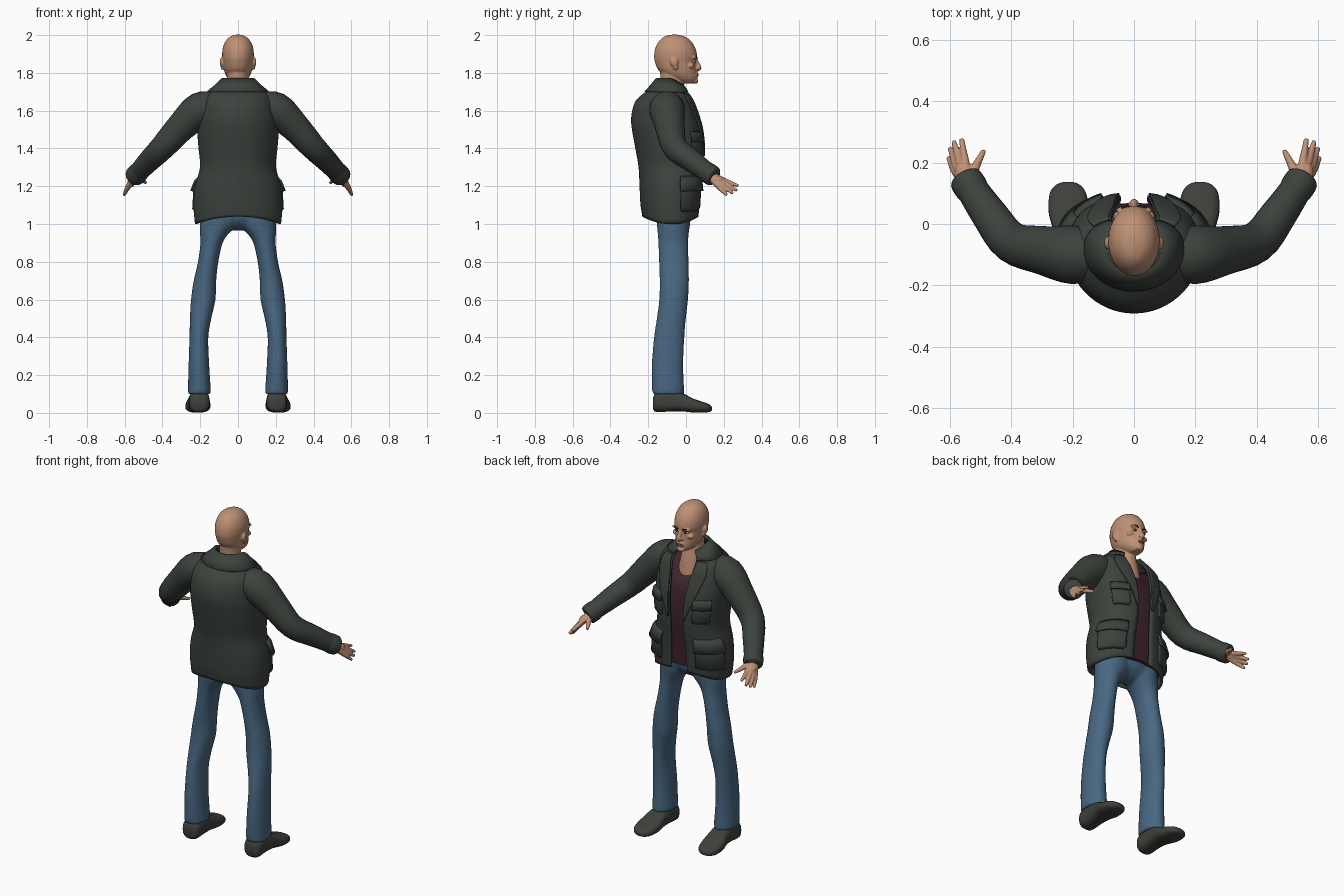
import bpy, bmesh
from math import sin, cos, pi, copysign
from mathutils import Vector, Matrix

if "Cube" in bpy.data.objects:
    bpy.data.objects.remove(bpy.data.objects["Cube"])


def material(name, r, g, b):
    m = bpy.data.materials.new(name)
    m.use_nodes = True
    m.diffuse_color = (r, g, b, 1)
    node = m.node_tree.nodes["Principled BSDF"]
    node.inputs["Base Color"].default_value = (r, g, b, 1)
    node.inputs["Roughness"].default_value = 0.8
    return m


SKIN = material("skin", 0.52, 0.28, 0.175)
CLOTH = material("jacket green grey", 0.045, 0.055, 0.046)
DENIM = material("denim blue", 0.065, 0.135, 0.22)
SHIRT = material("shirt maroon", 0.05, 0.018, 0.028)
SHOE = material("shoe grey", 0.048, 0.052, 0.043)
LIPS = material("lips", 0.33, 0.14, 0.1)
WHITE = material("eye white", 0.5, 0.45, 0.4)
DARK = material("dark brown", 0.02, 0.013, 0.01)


# ---- helpers ----
def spline(rows, k=4):
    """Smooth a list of number rows with a Catmull-Rom curve."""
    out = []
    for i in range(len(rows) - 1):
        quad = [rows[max(i - 1, 0)], rows[i], rows[i + 1], rows[min(i + 2, len(rows) - 1)]]
        for j in range(k):
            t = j / k
            out.append(tuple(
                b + 0.5 * t * (c - a + t * (2 * a - 5 * b + 4 * c - d + t * (3 * (b - c) + d - a)))
                for a, b, c, d in zip(*quad)))
    return out + [tuple(rows[-1])]


def loft(bm, rings, closed=True):
    grid = [[bm.verts.new(p) for p in ring] for ring in rings]
    n = len(grid[0])
    for lo, hi in zip(grid, grid[1:]):
        for i in range(n if closed else n - 1):
            j = (i + 1) % n
            bm.faces.new((lo[i], lo[j], hi[j], hi[i]))
    if closed:
        bm.faces.new(grid[0])
        bm.faces.new(grid[-1])


def oval(n=28, e=1.0):
    for i in range(n):
        a = 2 * pi * i / n
        yield [copysign(abs(v) ** e, v) for v in (cos(a), sin(a))]


def upright(bm, rows, e=1.0):
    """Rows are z, centre x, half width, back y, front y."""
    loft(bm, [[(cx + hw * u, (b + f) / 2 + (f - b) / 2 * v, z) for u, v in oval(e=e)]
              for z, cx, hw, b, f in spline(rows)])


def tube(bm, pts, n=16):
    """Points are x, y, z, radius."""
    path = spline(pts)
    rings = []
    for i, p in enumerate(path):
        c = Vector(p[:3])
        d = Vector(path[min(i + 1, len(path) - 1)][:3]) - Vector(path[max(i - 1, 0)][:3])
        side = d.cross(Vector((0, 0, 1))).normalized()
        up = side.cross(d).normalized()
        rings.append([c + p[3] * (u * side + v * up) for u, v in oval(n)])
    loft(bm, rings)


def ball(bm, centre, size):
    bmesh.ops.create_uvsphere(bm, u_segments=20, v_segments=12, radius=1,
                              matrix=Matrix.Translation(centre) @ Matrix.Diagonal((*size, 1)))


def finish(bm, name, mats, mirror=False, voxel=0, thick=0, smooth=4):
    bmesh.ops.recalc_face_normals(bm, faces=bm.faces)
    me = bpy.data.meshes.new(name)
    bm.to_mesh(me)
    bm.free()
    ob = bpy.data.objects.new(name, me)
    bpy.context.collection.objects.link(ob)
    for m in mats:
        me.materials.append(m)
    bpy.ops.object.select_all(action="DESELECT")
    bpy.context.view_layer.objects.active = ob
    ob.select_set(True)
    bpy.ops.object.shade_smooth_by_angle(angle=0.9)
    if thick:
        mod = ob.modifiers.new("thickness", "SOLIDIFY")
        mod.thickness, mod.offset = thick, 0
    if voxel:
        mod = ob.modifiers.new("blend", "REMESH")
        mod.mode, mod.voxel_size, mod.use_smooth_shade = "VOXEL", voxel, True
        mod = ob.modifiers.new("soften", "SMOOTH")
        mod.factor, mod.iterations = 0.5, smooth
    if mirror:
        ob.modifiers.new("other side", "MIRROR").use_mirror_merge = False
    return ob


# ---- jacket surface: z, half width, back y, front y, opening angle ----
BODY = spline([
    (1.00, .222, -.225, .062, .17), (1.10, .230, -.235, .066, .16), (1.20, .222, -.24, .072, .15),
    (1.30, .195, -.245, .085, .15), (1.40, .203, -.262, .088, .16), (1.50, .21, -.28, .078, .18),
    (1.57, .205, -.284, .06, .22), (1.65, .19, -.262, .032, .30), (1.69, .16, -.215, .008, .38),
    (1.72, .115, -.178, -.004, .48), (1.77, .078, -.15, -.012, .6)])


def body_row(z):
    for p, q in zip(BODY, BODY[1:]):
        if z <= q[0]:
            t = max(0, (z - p[0]) / (q[0] - p[0]))
            return [a + (b - a) * t for a, b in zip(p, q)]
    return BODY[-1]


def body_point(a, z, off=0.0):
    """Point at angle a from the chest midline, pushed out by off."""
    _, hw, back, front, _ = body_row(z)
    mid, s, c = -.085, sin(a), cos(a)
    e = 0.8 if c > 0 else 1.0
    y = mid + (front + off - mid) * c ** e if c > 0 else mid + (mid - back + off) * c
    lift = .04 * max(0, 1 - (z - 1) / .1) * c * c - .5 * max(0, z - 1.69) * max(0, c)
    return Vector(((hw + off) * copysign(abs(s) ** e, s), y, z + lift))


def cloth_patch(name, rows, steps=14, thick=.01, mirror=True):
    """Layer on the jacket; rows are z, start angle, end angle, offset."""
    bm = bmesh.new()
    loft(bm, [[body_point(a0 + (a1 - a0) * i / steps, z, off) for i in range(steps + 1)]
              for z, a0, a1, off in rows], closed=False)
    return finish(bm, name, [CLOTH], mirror, thick=thick)


# ---- jacket ----
shell = []
for i in range(33):
    z = 1.0 + .77 * i / 32
    g = body_row(z)[4]
    shell.append((z, g, 2 * pi - g, 0))
cloth_patch("jacket_body", shell, 56, .012, False)
cloth_patch("collar", [(1.768, .6, 2 * pi - .6, .006), (1.735, .5, 2 * pi - .5, .014),
                       (1.70, .42, 2 * pi - .42, .014)], 48, .01, False)
cloth_patch("lapels", spline([(1.69, .40, .80, .011), (1.63, .28, .74, .011), (1.58, .23, .62, .011),
                              (1.48, .175, .40, .011), (1.36, .16, .19, .009)]))
cloth_patch("chest_pockets", [(1.35, .44, .92, .004), (1.36, .40, .96, .013),
                              (1.46, .40, .96, .013), (1.47, .44, .92, .004)])
cloth_patch("chest_flaps", [(1.435, .39, .98, .022), (1.475, .39, .98, .014), (1.485, .40, .97, .004)])
cloth_patch("hip_pockets", [(1.065, .46, 1.25, .004), (1.08, .40, 1.30, .016),
                            (1.20, .40, 1.30, .016), (1.23, .44, 1.26, .004)])
cloth_patch("hip_flaps", [(1.175, .38, 1.34, .028), (1.225, .38, 1.34, .018), (1.25, .40, 1.32, .004)])

bm = bmesh.new()
tube(bm, [(.11, -.10, 1.615, .08), (.20, -.10, 1.603, .095), (.30, -.085, 1.515, .079),
          (.40, -.058, 1.405, .067), (.47, .03, 1.335, .059), (.535, .125, 1.265, .05),
          (.548, .145, 1.252, .048)], 24)
finish(bm, "sleeves", [CLOTH], True)

bm = bmesh.new()
tube(bm, [(.518, .10, 1.284, .051), (.53, .118, 1.27, .055), (.546, .142, 1.254, .054),
          (.551, .15, 1.249, .048)], 24)
finish(bm, "cuffs", [CLOTH], True)

# ---- shirt with a dipped neckline ----
bm = bmesh.new()
rings = []
for i in range(25):
    z = 1.03 + .67 * i / 24
    ring = []
    for j in range(48):
        a = 2 * pi * j / 48
        p = body_point(a, z, -.02)
        p.z -= .6 * max(0, z - 1.55) * max(0, cos(a)) ** 4
        ring.append(p)
    rings.append(ring)
loft(bm, rings)
finish(bm, "shirt", [SHIRT])

# ---- jeans: pelvis and both legs blended ----
bm = bmesh.new()
for s in (1, -1):
    upright(bm, [(z, s * cx, hw, b, f) for z, cx, hw, b, f in (
        (1.08, .10, .090, -.16, .03), (1.0, .104, .098, -.155, .022), (.95, .125, .076, -.15, .015),
        (.90, .140, .059, -.147, .012), (.80, .158, .054, -.143, .014), (.70, .175, .060, -.14, .016),
        (.60, .184, .065, -.142, .011), (.50, .198, .057, -.155, .0), (.40, .207, .050, -.17, -.008),
        (.25, .207, .055, -.182, -.014), (.10, .204, .062, -.18, -.008))])
ball(bm, (0, -.065, 1.06), (.18, .095, .095))
finish(bm, "jeans", [DENIM], voxel=.01, smooth=5)

# ---- shoes ----
bm = bmesh.new()
loft(bm, [[(cx + hw * u, y, (lo + hi) / 2 + (hi - lo) / 2 * v) for u, v in oval(e=.75)]
          for y, cx, hw, lo, hi in spline([
              (-.174, .205, .03, .02, .08), (-.155, .205, .052, .004, .11), (-.08, .205, .054, .008, .118),
              (-.02, .207, .057, .008, .105), (.04, .212, .066, .002, .075), (.10, .215, .059, .002, .055),
              (.128, .215, .038, .006, .042), (.137, .215, .014, .012, .03)])])
finish(bm, "shoes", [SHOE], True)

# ---- hands: each finger runs from the wrist through its knuckle ----
bm = bmesh.new()
wrist = (.542, .125, 1.258, .024)
for knuckle, tip in (((.549, .198, 1.232), (.561, .277, 1.202)),
                     ((.566, .202, 1.217), (.587, .270, 1.177)),
                     ((.578, .193, 1.203), (.599, .248, 1.163)),
                     ((.584, .178, 1.193), (.604, .217, 1.152)),
                     ((.515, .187, 1.238), (.488, .240, 1.218))):
    middle = [(a + b) / 2 for a, b in zip(knuckle, tip)]
    tube(bm, [wrist, (*knuckle, .0145), (*middle, .0115), (*tip, .008)], 12)
ball(bm, (.56, .165, 1.232), (.024, .038, .022))
finish(bm, "hands", [SKIN], True, voxel=.004, smooth=3)

# ---- head, neck, nose and ears blended ----
bm = bmesh.new()
upright(bm, [(z, 0, hw, b, f) for z, hw, b, f in (
    (2.002, .015, -.08, -.04), (1.992, .042, -.115, -.005), (1.968, .066, -.143, .027),
    (1.93, .081, -.163, .050), (1.89, .084, -.169, .059), (1.86, .080, -.165, .054),
    (1.82, .075, -.15, .055), (1.79, .066, -.12, .058), (1.765, .050, -.08, .059),
    (1.745, .028, -.03, .045))])
upright(bm, [(1.84, 0, .056, -.14, -.01), (1.75, 0, .056, -.135, -.012),
             (1.67, 0, .066, -.14, .004), (1.56, 0, .09, -.15, .02)])
tube(bm, [(0, .050, 1.876, .010), (0, .060, 1.85, .011), (0, .069, 1.829, .014), (0, .06, 1.818, .012)], 12)
ball(bm, (0, .050, 1.757), (.024, .016, .014))
ball(bm, (0, .052, 1.79), (.026, .014, .017))
for s in (1, -1):
    ball(bm, (s * .012, .06, 1.824), (.009, .011, .008))
    ball(bm, (s * .033, .045, 1.88), (.026, .012, .009))
    ball(bm, (s * .046, .024, 1.838), (.022, .020, .014))
    ball(bm, (s * .086, -.062, 1.857), (.011, .021, .025))
    ball(bm, (s * .083, -.055, 1.835), (.009, .013, .02))
finish(bm, "head", [SKIN], voxel=.0045, smooth=3)

# ---- face details ----
bm = bmesh.new()
ball(bm, (.031, .041, 1.861), (.014, .0105, .008))
for f in bm.faces:
    c = f.calc_center_median()
    f.material_index = int(c.y > .041 and abs(c.x - .031) < .007)
finish(bm, "eyes", [WHITE, DARK], True)

bm = bmesh.new()
tube(bm, [(.014, .0565, 1.876, .003), (.032, .0545, 1.885, .0045), (.052, .040, 1.881, .003)], 8)
finish(bm, "eyebrows", [DARK], True)

bm = bmesh.new()
for z in (1.793, 1.785):
    ball(bm, (0, .058, z), (.021, .0095, .0038))
finish(bm, "lips", [LIPS])
